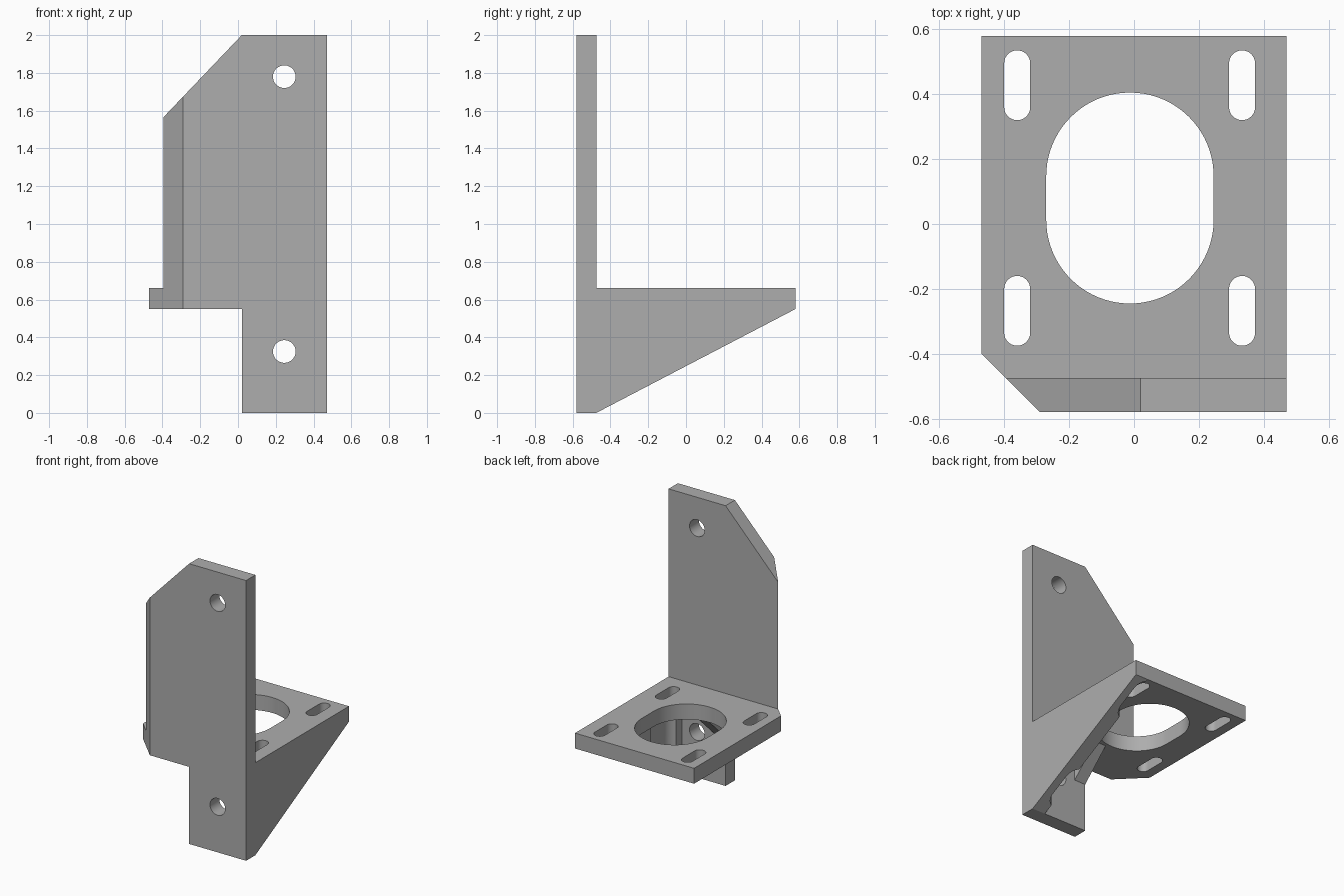
import bpy, bmesh, math
from mathutils import Vector

if "Cube" in bpy.data.objects:
    bpy.data.objects.remove(bpy.data.objects["Cube"], do_unlink=True)

grey = bpy.data.materials.new("mid grey")
grey.use_nodes = True
colour = (0.42, 0.42, 0.42, 1)
grey.diffuse_color = colour
grey.node_tree.nodes["Principled BSDF"].inputs["Base Color"].default_value = colour

# Main levels: wall faces, underside and top of the shelf, right-hand edge
FRONT, WALL_BACK, REAR = -0.58, -0.475, 0.58
UNDER, TOP = 0.55, 0.66
SIDE, INNER = 0.47, 0.365


def prism(name, profile, axis, low, high):
    """Extrude a flat profile along an axis; profile holds the other two axes in order."""
    bm = bmesh.new()
    corners = []
    for a, b in profile:
        co = [a, b]
        co.insert("xyz".index(axis), low)
        corners.append(bm.verts.new(co))
    face = bm.faces.new(corners)
    moved = bmesh.ops.extrude_face_region(bm, geom=[face])["geom"]
    shift = Vector([high - low if c == axis else 0 for c in "xyz"])
    bmesh.ops.translate(bm, vec=shift, verts=[v for v in moved if isinstance(v, bmesh.types.BMVert)])
    bmesh.ops.recalc_face_normals(bm, faces=bm.faces)
    mesh = bpy.data.meshes.new(name)
    bm.to_mesh(mesh)
    bm.free()
    mesh.materials.append(grey)
    obj = bpy.data.objects.new(name, mesh)
    bpy.context.collection.objects.link(obj)
    return obj


def rounded_slot(cx, low, high, r, steps=24):
    """Outline with semicircular ends, long along the second axis."""
    ends = ((high - r, 0), (low + r, math.pi))
    return [(cx + r * math.cos(start + math.pi * i / steps),
             mid + r * math.sin(start + math.pi * i / steps))
            for mid, start in ends for i in range(steps + 1)]


def circle(cx, cy, r, steps=48):
    return [(cx + r * math.cos(math.tau * i / steps),
             cy + r * math.sin(math.tau * i / steps)) for i in range(steps)]


def cut(obj, profile, axis, low, high):
    cutter = prism("cutter", profile, axis, low, high)
    cutter.hide_render = True
    mod = obj.modifiers.new("cut", 'BOOLEAN')
    mod.operation, mod.solver, mod.object = 'DIFFERENCE', 'EXACT', cutter
    bpy.context.view_layer.objects.active = obj
    bpy.ops.object.modifier_apply(modifier=mod.name)
    bpy.data.objects.remove(cutter, do_unlink=True)


# Upright wall with a sloped top corner and a short leg below the shelf
wall = prism("upright_wall", [(0.02, 0), (SIDE, 0), (SIDE, 2), (0.02, 2),
                              (-0.395, 1.565), (-0.395, UNDER), (0.02, UNDER)],
             "y", FRONT, WALL_BACK)
cut(wall, [(-0.5, -0.37), (-0.5, -0.7), (-0.17, -0.7)], "z", -0.1, 2.1)
for z in (0.325, 1.78):
    cut(wall, circle(0.245, z, 0.06), "y", -0.7, -0.4)

# Shelf with the chamfered corner continuing from the wall
shelf = prism("shelf", [(-0.395, WALL_BACK), (SIDE, WALL_BACK), (SIDE, REAR),
                        (-SIDE, REAR), (-SIDE, -0.4)], "z", UNDER, TOP)
cut(shelf, rounded_slot(-0.0125, -0.245, 0.405, 0.258, 40), "z", 0.4, 0.8)
slot_rows = ((-0.375, -0.16), (0.32, 0.535))
for x in (-0.36, 0.333):
    for low, high in slot_rows:
        cut(shelf, rounded_slot(x, low, high, 0.04), "z", 0.4, 0.8)

# Large side gusset with clearance grooves below the slots
gusset = prism("side_gusset", [(WALL_BACK, 0), (REAR, UNDER), (WALL_BACK, UNDER)],
               "x", INNER, SIDE)
for low, high in slot_rows:
    cut(gusset, rounded_slot(0.333, low - 0.04, high + 0.04, 0.08), "z", -0.1, 0.6)

# Small brace in the corner under the shelf
prism("corner_brace", [(WALL_BACK, 0.35), (-0.265, UNDER), (WALL_BACK, UNDER)],
      "x", 0.02, 0.11)

# Smooth the bores while keeping the edges sharp
bpy.ops.object.select_all(action='DESELECT')
for obj in (wall, shelf, gusset):
    obj.select_set(True)
bpy.context.view_layer.objects.active = wall
bpy.ops.object.shade_smooth_by_angle(angle=math.radians(30))
